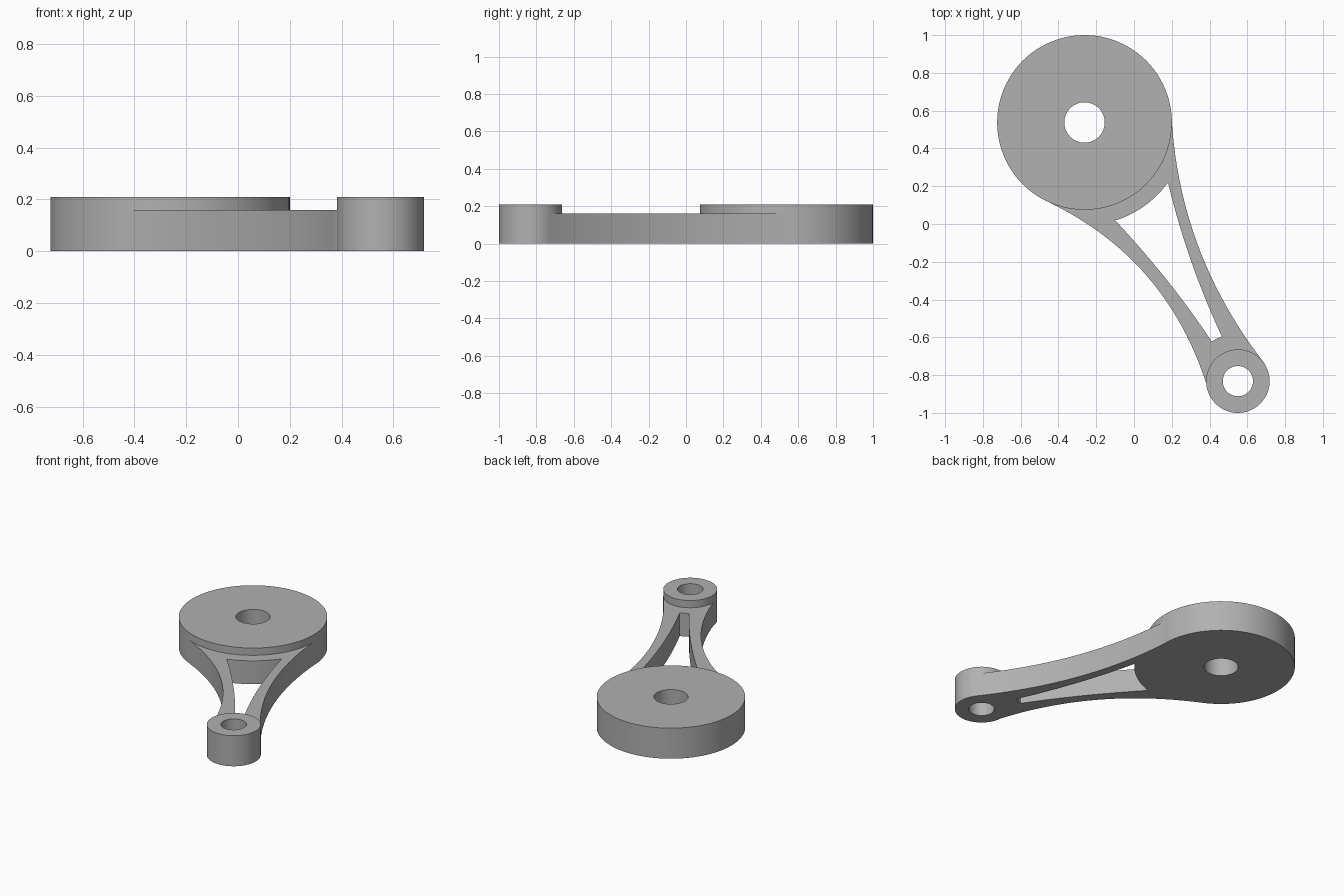
import bpy, bmesh
from math import cos, sin, radians
from mathutils import Vector

cube = bpy.data.objects.get("Cube")
if cube:
    bpy.data.objects.remove(cube, do_unlink=True)

BIG, BIG_R = Vector((-0.262, 0.5375)), 0.4625
SMALL, SMALL_R = Vector((0.55, -0.832)), 0.168
DISC_H, WEB_H = 0.21, 0.16

grey = bpy.data.materials.new("plain grey")
grey.use_nodes = True
colour = (0.44, 0.44, 0.44, 1)
grey.diffuse_color = colour
grey.node_tree.nodes["Principled BSDF"].inputs["Base Color"].default_value = colour


def arc(centre, radius, start, end, steps=32):
    """Points along a circular arc, angles in degrees."""
    angles = [radians(start + (end - start) * i / steps) for i in range(steps + 1)]
    return [centre + radius * Vector((cos(a), sin(a))) for a in angles]


def circle(centre, radius):
    return arc(centre, radius, 0, 360, 96)[:-1]


def bow(a, mid, b, steps=24):
    """Gentle curve from a to b passing through mid."""
    a, mid, b = Vector(a), Vector(mid), Vector(b)
    control = 2 * mid - (a + b) / 2
    ts = [i / steps for i in range(steps + 1)]
    return [(1 - t) ** 2 * a + 2 * t * (1 - t) * control + t * t * b for t in ts]


def angle_of(point, centre):
    return Vector((1, 0)).angle_signed(Vector(point) - centre) * -57.29578


def plate(name, height, loops):
    """Extrude nested outlines from the ground up to a height."""
    curve = bpy.data.curves.new(name + " outline", "CURVE")
    curve.dimensions = "2D"
    curve.fill_mode = "BOTH"
    curve.extrude = height / 2
    for points in loops:
        spline = curve.splines.new("POLY")
        spline.points.add(len(points) - 1)
        for target, p in zip(spline.points, points):
            target.co = (p.x, p.y, 0, 1)
        spline.use_cyclic_u = True
    temp = bpy.data.objects.new(name + " temp", curve)
    bpy.context.collection.objects.link(temp)
    bpy.context.view_layer.update()
    graph = bpy.context.evaluated_depsgraph_get()
    mesh = bpy.data.meshes.new_from_object(temp.evaluated_get(graph))
    bpy.data.objects.remove(temp, do_unlink=True)
    bpy.data.curves.remove(curve)

    # Weld caps to walls and rest the part on the ground
    bm = bmesh.new()
    bm.from_mesh(mesh)
    bmesh.ops.remove_doubles(bm, verts=bm.verts, dist=0.0001)
    bmesh.ops.translate(bm, verts=bm.verts, vec=(0, 0, height / 2))
    bmesh.ops.recalc_face_normals(bm, faces=bm.faces)
    for face in bm.faces:
        face.smooth = True
        face.material_index = 0
    bm.to_mesh(mesh)
    bm.free()
    mesh.set_sharp_from_angle(angle=radians(30))
    mesh.materials.clear()
    mesh.materials.append(grey)
    obj = bpy.data.objects.new(name, mesh)
    bpy.context.collection.objects.link(obj)
    return obj


# Round bosses with through holes
plate("large_boss", DISC_H, [circle(BIG, BIG_R), circle(BIG, 0.107)])
plate("small_boss", DISC_H, [circle(SMALL, SMALL_R), circle(SMALL, 0.08)])

# Lower web: curved arms that butt into both bosses
inset = 0.003
outline = bow((-0.45, 0.115), (0.07, -0.277), (0.384, -0.85))
outline += arc(SMALL, SMALL_R - inset, 187, 34)
outline += bow((0.69, -0.737), (0.347, -0.135), (0.2005, 0.5375))
outline += arc(BIG, BIG_R - inset, 360, 246, 48)

# Tapered window between the arms
a, b, c, d = (-0.10, 0.02), (0.41, -0.62), (0.465, -0.595), (0.18, 0.22)
window = bow(a, (0.175, -0.298), b)
window += arc(SMALL, 0.251, angle_of(b, SMALL), angle_of(c, SMALL), 8)[1:-1]
window += bow(c, (0.302, -0.195), d)
window += arc(BIG, 0.544, angle_of(d, BIG), angle_of(a, BIG), 16)[1:-1]
plate("arm_web", WEB_H, [outline, window])
